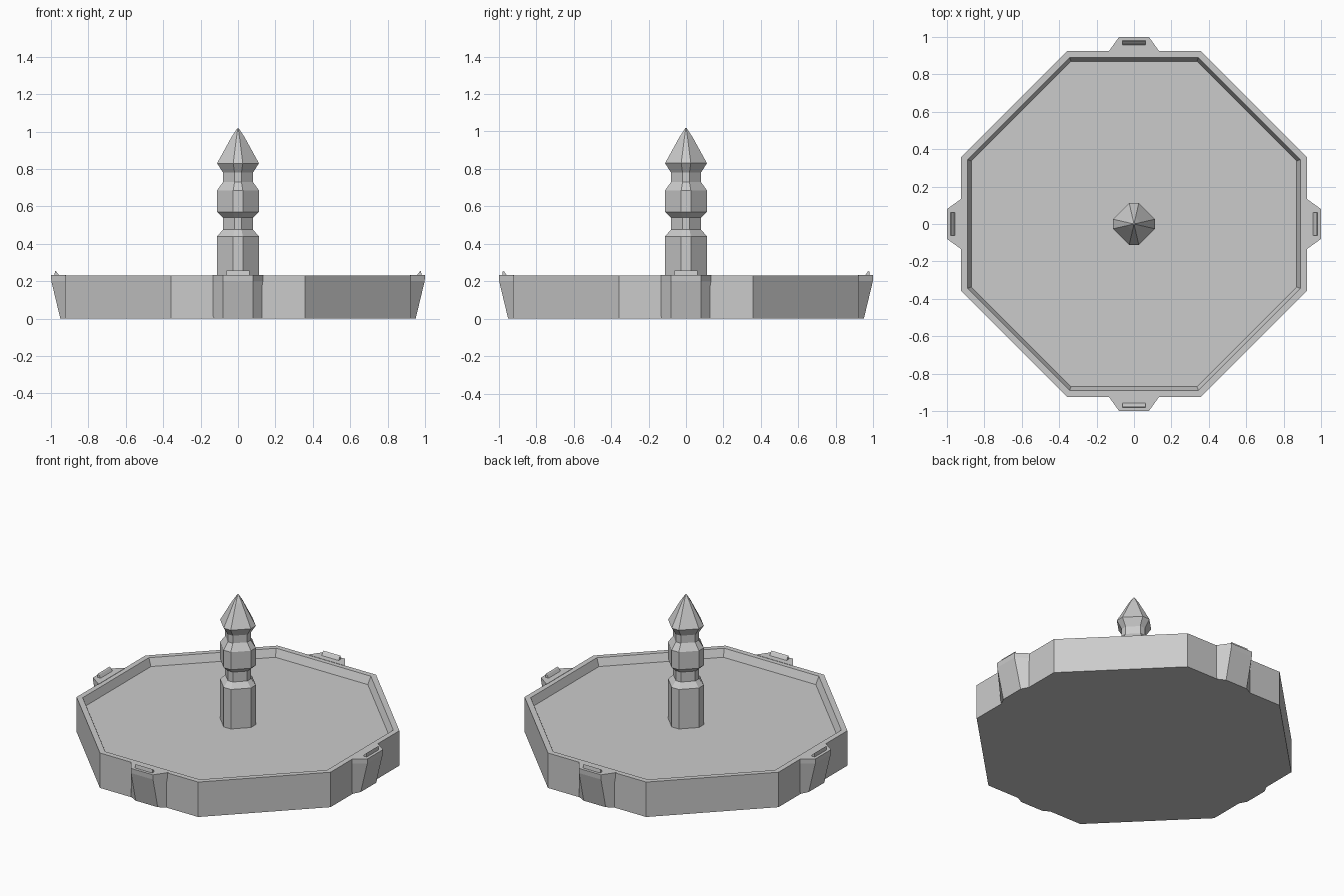
import bpy
import bmesh
from math import pi
from mathutils import Matrix

if "Cube" in bpy.data.objects:
    bpy.data.objects.remove(bpy.data.objects["Cube"])


def octagon(half, corner):
    """Eight points of a square of given half width with cut corners."""
    q = [(half, -corner), (half, corner), (corner, half), (-corner, half)]
    return q + [(-x, -y) for x, y in q]


def new_object(name, bm):
    bmesh.ops.recalc_face_normals(bm, faces=bm.faces)
    mesh = bpy.data.meshes.new(name)
    bm.to_mesh(mesh)
    bm.free()
    obj = bpy.data.objects.new(name, mesh)
    bpy.context.collection.objects.link(obj)
    return obj


def loft(name, rings, turn=0.0):
    """Skin a stack of equal-length 3D rings and cap both ends."""
    bm = bmesh.new()
    loops = [[bm.verts.new(p) for p in ring] for ring in rings]
    for a, b in zip(loops, loops[1:]):
        for i in range(len(a)):
            j = (i + 1) % len(a)
            bm.faces.new((a[i], a[j], b[j], b[i]))
    bm.faces.new(loops[0])
    bm.faces.new(loops[-1])
    bmesh.ops.rotate(bm, verts=bm.verts, matrix=Matrix.Rotation(turn, 3, 'Z'))
    return new_object(name, bm)


def octagon_stack(name, profile, ratio):
    return loft(name, [[(x, y, z) for x, y in octagon(h, h * ratio)]
                       for h, z in profile])


# Octagonal basin with a raised rim and a recessed floor
octagon_stack("basin", [(0.925, 0), (0.925, 0.23), (0.89, 0.23),
                        (0.87, 0.18)], 0.387)

# Central post: diamond section with narrow cut corners, pointed finial
octagon_stack("post", [(0.112, 0.17), (0.112, 0.44), (0.08, 0.475),
                       (0.08, 0.54), (0.112, 0.57), (0.112, 0.685),
                       (0.08, 0.73), (0.08, 0.78), (0.112, 0.83),
                       (0.035, 0.97), (0.004, 1.017)], 0.23)

# A tapered spout block and a small wedge lip on each of the four sides
for k in range(4):
    turn = k * pi / 2
    loft(f"spout_{k + 1}", [
        [(-0.137, -0.92, z), (-0.08, -front, z), (0.08, -front, z), (0.137, -0.92, z)]
        for z, front in ((0, 0.95), (0.2, 0.998), (0.232, 1.0))], turn)
    loft(f"spout_lip_{k + 1}", [
        [(x, -0.955, 0.228), (x, -0.982, 0.228), (x, -0.978, 0.256), (x, -0.97, 0.25)]
        for x in (-0.062, 0.062)], turn)
